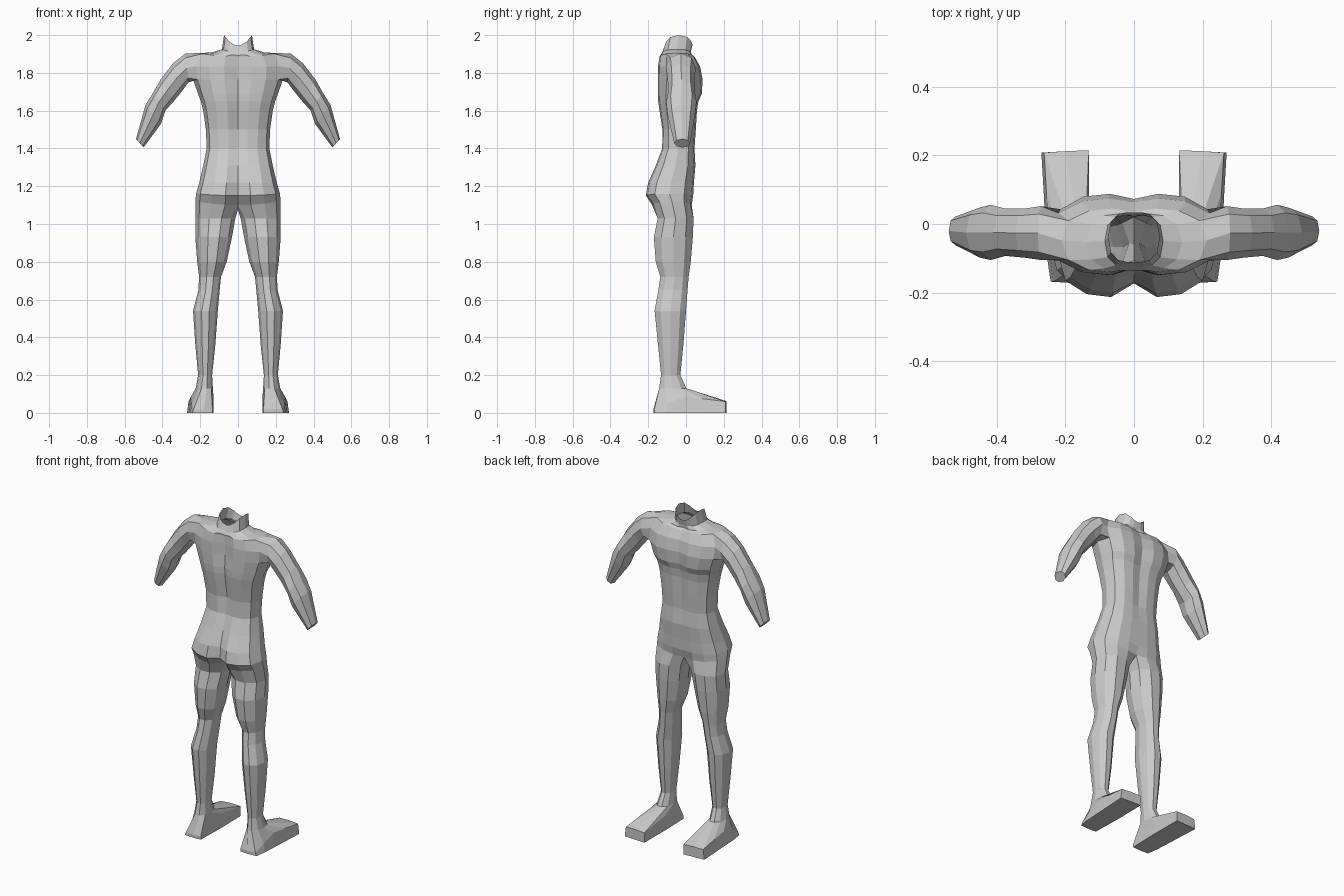
import bpy, bmesh
from math import cos, sin, radians

bm = bmesh.new()

def ring(points):
    return [bm.verts.new(p) for p in points]

def bridge(a, b, closed=True, skip=()):
    n = len(a)
    for i in range(n if closed else n - 1):
        if i not in skip:
            j = (i + 1) % n
            bm.faces.new((a[i], a[j], b[j], b[i]))

# Torso half section, spine -> side -> breastbone: (width factor, depth factor)
SECTION = [(0, -1), (.3, -1), (.62, -.93), (.9, -.62), (1, 0),
           (.9, .62), (.62, .93), (.3, 1), (0, 1)]

def torso_ring(z, w, yb, yf, gb, gf, lift):
    c, h = (yb + yf) / 2, (yf - yb) / 2
    pts = [[fx * w, c + fy * h, z + lift * fx * fx] for fx, fy in SECTION]
    pts[0][1] += gb      # groove down the back
    pts[-1][1] -= gf     # groove down the front
    return ring(pts)

# z, half width, back y, front y, back groove, front groove, side lift
torso_rows = [
    (1.10, .226, -.180, .030, .06, .01, .02),
    (1.15, .222, -.213, .038, .04, 0, .01),
    (1.22, .205, -.200, .042, .03, 0, 0),
    (1.31, .184, -.160, .050, .015, 0, 0),
    (1.40, .166, -.126, .045, .01, .005, 0),
    (1.50, .170, -.125, .052, .02, .01, 0),
    (1.60, .184, -.140, .058, .02, .01, 0),
    (1.65, .197, -.147, .066, .02, .01, 0),
    (1.69, .212, -.149, .084, .02, .02, 0),
    (1.765, .238, -.149, .088, .025, .015, 0),
    (1.835, .245, -.148, .074, .02, .01, 0),
    (1.885, .212, -.140, .045, .01, .01, .02),
    (1.893, .140, -.135, .030, 0, .01, .015),
    (1.910, .085, -.125, .025, 0, 0, .015),
    (1.945, .074, -.110, .034, 0, 0, .055),
]
torso = [torso_ring(*r) for r in torso_rows]
A = 9  # first row of the armhole
for i in range(len(torso) - 1):
    bridge(torso[i], torso[i + 1], False, (3, 4) if i in (A, A + 1) else ())

# Arm, grown out of the armhole: top x,z, bottom x,z, back y, front y
lo, mid, hi = torso[A:A + 3]
prev = [lo[3], lo[4], lo[5], mid[5], hi[5], hi[4], hi[3], mid[3]]
arm_rows = [
    (.280, 1.902, .262, 1.750, -.105, .052),
    (.345, 1.850, .295, 1.705, -.098, .045),
    (.410, 1.765, .340, 1.650, -.093, .045),
    (.450, 1.695, .385, 1.600, -.105, .056),
    (.490, 1.630, .408, 1.530, -.098, .048),
    (.540, 1.450, .500, 1.405, -.062, .022),
]
for xt, zt, xb, zb, yb, yf in arm_rows:
    pts = []
    for k in range(8):
        a = radians(-135 + 45 * k)
        t = .5 + .5 * sin(a)
        pts.append((xb + (xt - xb) * t, (yb + yf) / 2 + cos(a) * (yf - yb) / 2,
                    zb + (zt - zb) * t))
    cur = ring(pts)
    # octagon runs back -> front along the bottom
    bridge(prev, cur)
    prev = cur
bm.faces.new(prev)

# Leg, grown out of the pelvis: z, inner x, outer x, back y, front y
leg_rows = [
    (1.03, .014, .226, -.150, .040),
    (.93, .032, .226, -.170, .036),
    (.80, .060, .216, -.160, .025),
    (.72, .090, .206, -.136, .014),
    (.65, .097, .210, -.146, .008),
    (.54, .107, .238, -.166, .000),
    (.36, .120, .226, -.148, -.014),
    (.20, .137, .211, -.132, -.030),
    (.13, .133, .224, -.142, .002),
]
prev = torso[0] + ring([(0, -.06, 1.075)])
for z, xi, xo, yb, yf in leg_rows:
    angles = [radians(216 + 36 * k) for k in range(10)]
    cur = ring([((xi + xo) / 2 + cos(a) * (xo - xi) / 2,
                 (yb + yf) / 2 + sin(a) * (yf - yb) / 1.9, z) for a in angles])
    bridge(prev, cur)
    prev = cur

# Foot: upper edge outline, then the flat sole
foot = [(.135, -.168, .02), (.18, -.172, .02), (.235, -.168, .02), (.245, -.10, .05),
        (.25, -.01, .085), (.255, .09, .075), (.262, .208, .06), (.20, .212, .063),
        (.132, .215, .06), (.13, .02, .09)]
cur = ring(foot)
bridge(prev, cur)
sole = ring([(x + (.008 if x > .23 else 0), y, 0) for x, y, z in foot])
bridge(cur, sole)
bm.faces.new(sole)

bmesh.ops.recalc_face_normals(bm, faces=bm.faces)
mesh = bpy.data.meshes.new("body")
bm.to_mesh(mesh)
bm.free()
body = bpy.data.objects.new("body", mesh)
bpy.context.collection.objects.link(body)

# Left half mirrored from the right
mirror = body.modifiers.new("mirror", 'MIRROR')
mirror.use_axis[0] = True
mirror.use_clip = True
